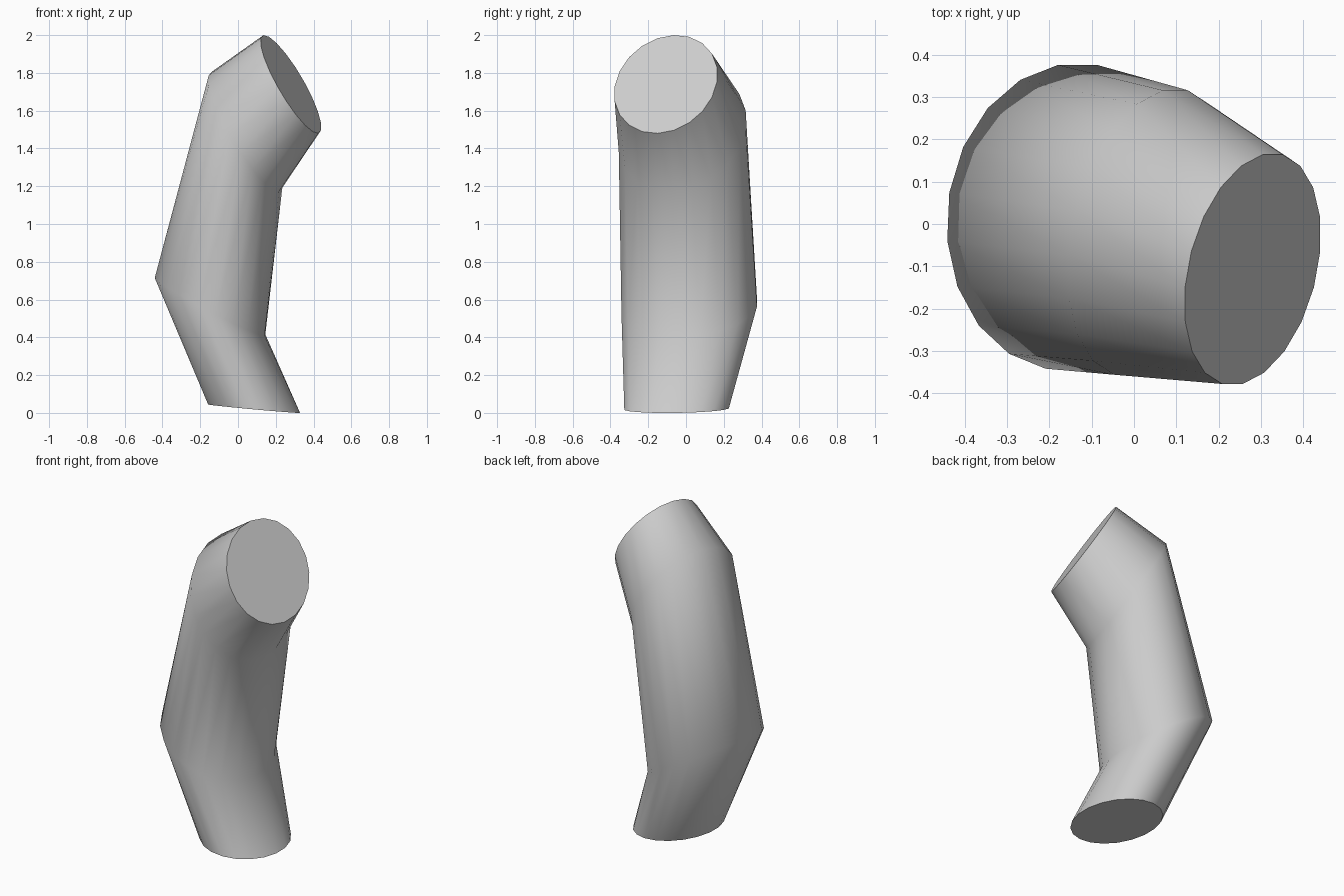
import bpy, bmesh
from math import sin, cos, radians

if "Cube" in bpy.data.objects:
    bpy.data.objects.remove(bpy.data.objects["Cube"])

SIDES = 20
# centre, tilt vector along depth, tilt vector along width
RINGS = [
    ((0.085, -0.05, 0.0225), (0.0, 0.28, 0.004), (0.246, 0.0, -0.0225)),
    ((-0.148, 0.017, 0.565), (0.015, 0.363, 0.022), (0.294, 0.0, -0.155)),
    ((0.04, -0.02, 1.49), (0.058, 0.34, 0.063), (0.188, 0.0, -0.311)),
    ((0.28, -0.107, 1.74), (0.048, 0.274, 0.052), (0.154, 0.0, -0.255)),
]

bm = bmesh.new()


def ring(c, a, b):
    """One loop of the bent tube: an ellipse spanned by a and b."""
    verts = []
    for i in range(SIDES):
        t = radians((i + 0.5) * 360 / SIDES)
        verts.append(bm.verts.new([c[k] + a[k] * sin(t) + b[k] * cos(t) for k in range(3)]))
    return verts


loops = [ring(*r) for r in RINGS]

# Side walls, smooth
for lo, hi in zip(loops, loops[1:]):
    for i in range(SIDES):
        j = (i + 1) % SIDES
        bm.faces.new((lo[i], lo[j], hi[j], hi[i])).smooth = True

# Flat end caps with sharp rims
for cap in (loops[0][::-1], loops[-1]):
    face = bm.faces.new(cap)
    for e in face.edges:
        e.smooth = False

bmesh.ops.recalc_face_normals(bm, faces=bm.faces)
mesh = bpy.data.meshes.new("bent_tube")
bm.to_mesh(mesh)
bm.free()
obj = bpy.data.objects.new("bent_tube", mesh)
bpy.context.collection.objects.link(obj)
